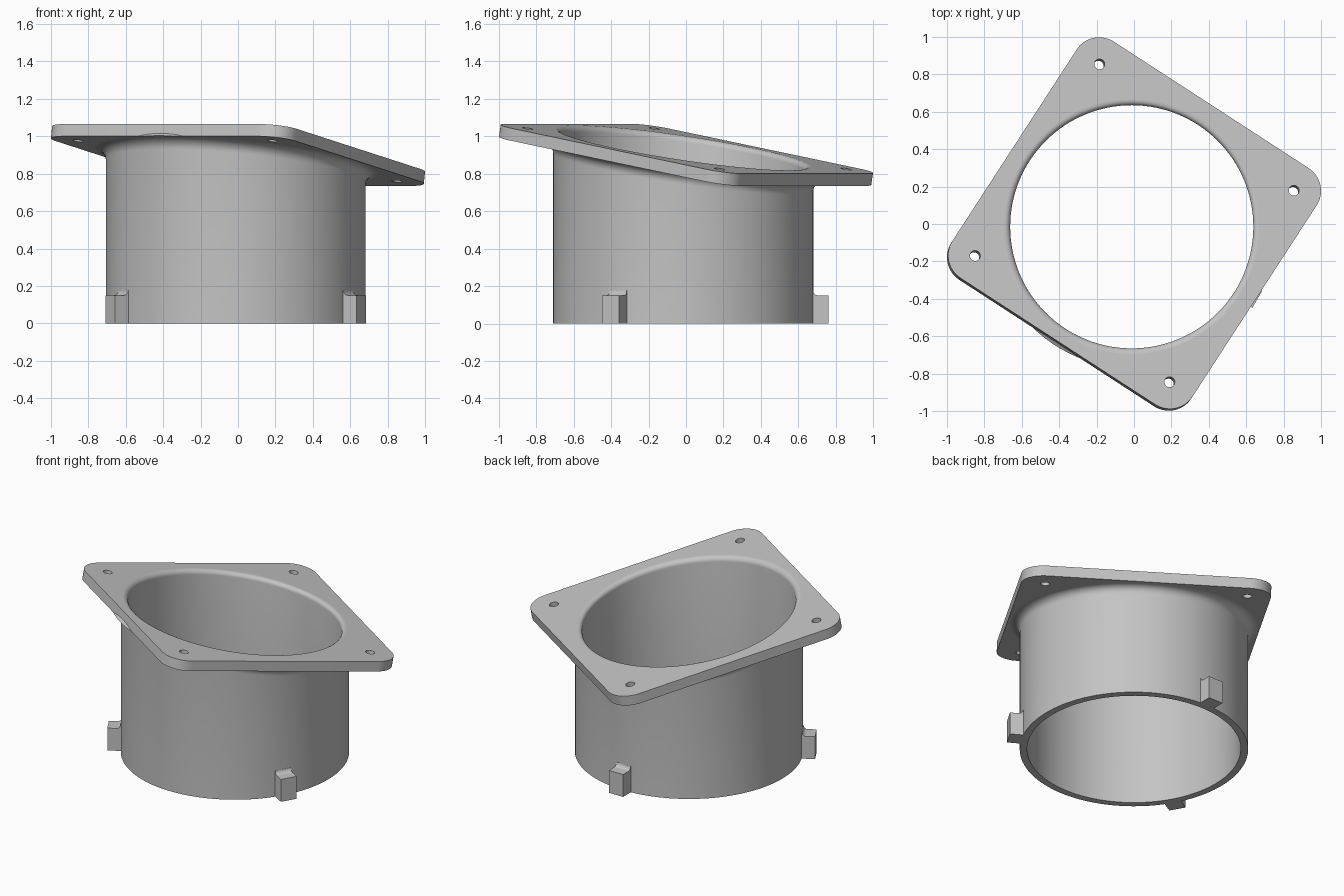
import bpy, bmesh, math
from mathutils import Matrix, Vector

if "Cube" in bpy.data.objects:
    bpy.data.objects.remove(bpy.data.objects["Cube"], do_unlink=True)

SEG = 128
CX, CY = -0.012, -0.015            # tube axis
R_IN, R_OUT = 0.65, 0.695
LIP, FILLET = 0.03, 0.06           # rounding at the bore and under the plate
TILT, TURN = math.radians(10), math.radians(57)
HALF, CORNER, THICK, MID_Z = 0.765, 0.145, 0.066, 0.90
PLACE = (Matrix.Translation((0, 0, MID_Z)) @ Matrix.Rotation(TURN, 4, "Z")
         @ Matrix.Rotation(TILT, 4, "Y"))

grey = bpy.data.materials.new("plain_grey")
grey.use_nodes = True
COLOUR = (0.55, 0.55, 0.55, 1)
grey.diffuse_color = COLOUR
grey.node_tree.nodes["Principled BSDF"].inputs["Base Color"].default_value = COLOUR


def make_object(name, bm):
    bmesh.ops.recalc_face_normals(bm, faces=bm.faces)
    mesh = bpy.data.meshes.new(name)
    bm.to_mesh(mesh)
    bm.free()
    mesh.materials.append(grey)
    obj = bpy.data.objects.new(name, mesh)
    bpy.context.collection.objects.link(obj)
    return obj


def activate(obj):
    bpy.ops.object.select_all(action="DESELECT")
    obj.select_set(True)
    bpy.context.view_layer.objects.active = obj


def smooth(obj):
    activate(obj)
    bpy.ops.object.shade_smooth_by_angle(angle=math.radians(30))


def arc(cx, cy, r, start, end, steps):
    angles = [math.radians(start + (end - start) * i / steps) for i in range(steps + 1)]
    return [(cx + r * math.cos(a), cy + r * math.sin(a)) for a in angles]


def prism(bm, points, direction):
    """Closed solid swept from an outline of 3D points."""
    low = [bm.verts.new(p) for p in points]
    high = [bm.verts.new(Vector(p) + Vector(direction)) for p in points]
    bm.faces.new(low)
    bm.faces.new(high)
    for i in range(len(low)):
        j = (i + 1) % len(low)
        bm.faces.new((low[i], low[j], high[j], high[i]))


def circle(cx, cy, r, count):
    return arc(cx, cy, r, 0, 360, count)[:-1]


# Tilted flange plate with rounded corners
inner = HALF - CORNER
corners = [(1, 1), (-1, 1), (-1, -1), (1, -1)]
outline = []
for i, (sx, sy) in enumerate(corners):
    outline += arc(sx * inner, sy * inner, CORNER, i * 90, i * 90 + 90, 14)
bm = bmesh.new()
prism(bm, [(x, y, -THICK / 2) for x, y in outline], (0, 0, THICK))
bm.transform(PLACE)
plate = make_object("flange_plate", bm)

# Cutter: four screw holes square to the plate, and the upright bore
bm = bmesh.new()
for sx, sy in corners:
    prism(bm, [(x, y, -0.1) for x, y in circle(sx * inner, sy * inner, 0.028, 32)], (0, 0, 0.2))
bm.transform(PLACE)
prism(bm, [(x, y, 0.4) for x, y in circle(CX, CY, R_IN + LIP, SEG)], (0, 0, 1))
cutter = make_object("hole_cutter", bm)
cutter.hide_render = True
activate(plate)
cut = plate.modifiers.new("holes", "BOOLEAN")
cut.operation, cut.solver, cut.object = "DIFFERENCE", "EXACT", cutter
bpy.ops.object.modifier_apply(modifier=cut.name)
bpy.data.objects.remove(cutter, do_unlink=True)
smooth(plate)

# Tube: profile swept round the axis, its upper rings following the plate's slope
half_v = THICK / 2 / math.cos(TILT)
top, under = MID_Z + half_v, MID_Z - half_v
profile = [(R_IN, 0)]
profile += arc(R_IN + LIP, top - LIP, LIP, 180, 90, 6)
profile += arc(R_OUT + FILLET, under - FILLET, FILLET, 90, 180, 8)
profile += [(R_OUT, 0)]
bm = bmesh.new()
rings = []
for r, z in profile:
    ring = []
    for x, y in circle(CX, CY, r, SEG):
        slope = math.tan(TILT) * (x * math.cos(TURN) + y * math.sin(TURN))
        ring.append(bm.verts.new((x, y, z - slope if z > 0 else 0)))
    rings.append(ring)
for k, ring in enumerate(rings):
    other = rings[(k + 1) % len(rings)]
    for i in range(SEG):
        j = (i + 1) % SEG
        bm.faces.new((ring[i], ring[j], other[j], other[i]))
smooth(make_object("tube", bm))

# Three locking tabs with a small concave blend into the tube wall
REACH, HEIGHT, WIDTH, BLEND = 0.775, 0.15, 0.106, 0.025
side = [(R_IN + 0.02, 0), (REACH, 0), (REACH, HEIGHT)]
side += arc(R_OUT + BLEND, HEIGHT + BLEND, BLEND, 270, 180, 6)
side += [(R_IN + 0.02, HEIGHT + BLEND)]
for name, angle in (("back_tab", 90), ("front_left_tab", -30), ("front_right_tab", 210)):
    bm = bmesh.new()
    prism(bm, [(r, -WIDTH / 2, z) for r, z in side], (0, WIDTH, 0))
    bm.transform(Matrix.Translation((CX, CY, 0)) @ Matrix.Rotation(math.radians(angle), 4, "Z"))
    smooth(make_object(name, bm))
